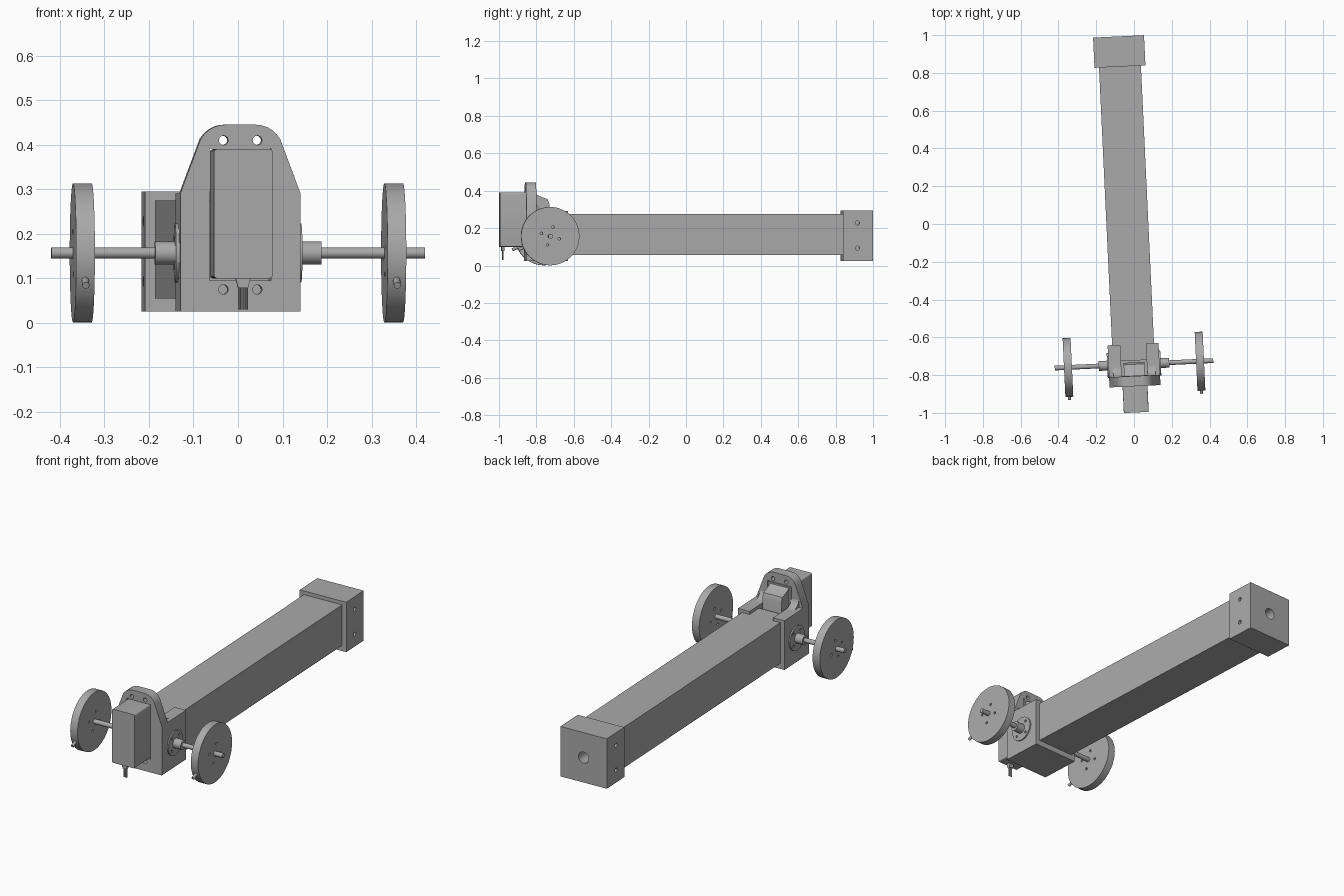
import bpy, bmesh, math
from mathutils import Matrix, Vector

cube = bpy.data.objects.get("Cube")
if cube:
    bpy.data.objects.remove(cube, do_unlink=True)

grey = bpy.data.materials.new("plain grey")
grey.use_nodes = True
GREY = (0.4, 0.4, 0.4, 1)
grey.diffuse_color = GREY
grey.node_tree.nodes["Principled BSDF"].inputs["Base Color"].default_value = GREY

AXLE_Z = 0.157
parts = []


def finish(name, bm):
    bmesh.ops.recalc_face_normals(bm, faces=bm.faces)
    mesh = bpy.data.meshes.new(name)
    bm.to_mesh(mesh)
    bm.free()
    mesh.materials.append(grey)
    ob = bpy.data.objects.new(name, mesh)
    bpy.context.collection.objects.link(ob)
    parts.append(ob)
    return ob


def box(name, x, y, z, bevel=0):
    bm = bmesh.new()
    bmesh.ops.create_cube(bm, size=1)
    for v in bm.verts:
        v.co = [r[0] + (c + 0.5) * (r[1] - r[0]) for c, r in zip(v.co, (x, y, z))]
    if bevel:
        # round only the edges running front to back
        edges = [e for e in bm.edges if abs((e.verts[0].co - e.verts[1].co).y) > 0.01]
        bmesh.ops.bevel(bm, geom=edges, offset=bevel, segments=4, affect='EDGES', profile=0.5)
    return finish(name, bm)


def rod(name, start, end, r, sides=24):
    a, b = Vector(start), Vector(end)
    bm = bmesh.new()
    turn = (b - a).to_track_quat('Z', 'Y').to_matrix().to_4x4()
    bmesh.ops.create_cone(bm, cap_ends=True, segments=sides, radius1=r, radius2=r,
                          depth=(b - a).length, matrix=Matrix.Translation((a + b) / 2) @ turn)
    return finish(name, bm)


def prism(name, points, axis, lo, hi):
    """Extrude an outline: (x, z) points along y, or (y, z) points along x."""
    bm = bmesh.new()
    verts = [bm.verts.new((u, lo, w) if axis == 'y' else (lo, u, w)) for u, w in points]
    face = bm.faces.new(verts)
    top = bmesh.ops.extrude_face_region(bm, geom=[face])['geom']
    shift = (0, hi - lo, 0) if axis == 'y' else (hi - lo, 0, 0)
    bmesh.ops.translate(bm, vec=shift, verts=[g for g in top if isinstance(g, bmesh.types.BMVert)])
    return finish(name, bm)


def boolean(ob, others, mode='DIFFERENCE'):
    bpy.context.view_layer.objects.active = ob
    for c in others:
        m = ob.modifiers.new("bool", 'BOOLEAN')
        m.operation, m.solver, m.object = mode, 'EXACT', c
        bpy.ops.object.modifier_apply(modifier=m.name)
        parts.remove(c)
        bpy.data.objects.remove(c, do_unlink=True)


# Square tube and its end cap, with a bore and side screw holes
box("main_tube", (-0.111, 0.111), (0.02, 1.6), (0.055, 0.275))
cap = box("end_cap", (-0.135, 0.135), (1.578, 1.738), (0.025, 0.295))
holes = [rod("bore", (0, 1.62, 0.16), (0, 1.8, 0.16), 0.03)]
for s in (-1, 1):
    for z in (0.093, 0.228):
        holes.append(rod("hole", (s * 0.115, 1.655, z), (s * 0.2, 1.655, z), 0.011, 16))
boolean(cap, holes)

# Bracket: a box around the tube, open at the top behind the tall front plate
bracket = box("bracket", (-0.135, 0.135), (-0.116, 0.107), (0.025, 0.291))
half = [(0.135, 0.2), (0.135, 0.291), (0.095, 0.398)]
for i in range(1, 7):
    a = math.radians(20 + i * 70 / 6)
    half.append((0.035 + 0.064 * math.cos(a), 0.377 + 0.068 * math.sin(a)))
plate = prism("plate", half + [(-x, z) for x, z in reversed(half)], 'y', -0.116, -0.062)
boolean(bracket, [plate], 'UNION')
cuts = [box("well", (-0.068, 0.068), (-0.062, 0.03), (0.06, 0.5)),
        box("tube_gap", (-0.068, 0.068), (0.01, 0.2), (0.275, 0.5)),
        box("tube_seat", (-0.111, 0.111), (0.02, 0.2), (0.055, 0.275)),
        box("servo_slot", (-0.069, 0.069), (-0.2, -0.05), (0.095, 0.392))]
for s in (-1, 1):
    for z in (0.075, 0.41):
        cuts.append(rod("hole", (s * 0.038, -0.2, z), (s * 0.038, -0.04, z), 0.0105, 16))
boolean(bracket, cuts)

# Curved gussets joining the plate to the cheeks
fillet = [(-0.064, 0.285), (-0.064, 0.345)]
for i in range(1, 7):
    a = math.pi + i * math.pi / 12
    fillet.append((-0.012 + 0.052 * math.cos(a), 0.343 + 0.052 * math.sin(a)))
fillet.append((-0.012, 0.285))
for s, side in ((-1, "right"), (1, "left")):
    prism(side + "_gusset", fillet, 'x', min(s * 0.069, s * 0.112), max(s * 0.069, s * 0.112))

# Servo: case in front, gear housing behind, cable below
box("servo_case", (-0.066, 0.066), (-0.255, -0.06), (0.1, 0.39), 0.007)
prism("servo_gear_housing", [(-0.065, 0.12), (-0.065, 0.385), (-0.05, 0.375), (-0.03, 0.365),
                             (0.0, 0.355), (0.01, 0.33), (0.01, 0.12)], 'x', -0.055, 0.055)
prism("cable_grip", [(-0.018, 0.105), (0.018, 0.105), (0.011, 0.078), (-0.011, 0.078)],
      'y', -0.245, -0.228)
for i in (-1, 0, 1):
    rod("cable_wire", (i * 0.008, -0.236, 0.08), (i * 0.008, -0.236, 0.03), 0.0038, 10)

# Wheels, axles, couplers and flanges on both sides
for s, side in ((-1, "right"), (1, "left")):
    def across(name, x1, x2, r, sides=32, y=0, z=0):
        return rod(side + name, (s * x1, y, AXLE_Z + z), (s * x2, y, AXLE_Z + z), r, sides)

    across("_axle", 0.1, 0.42, 0.0125)
    across("_coupler", 0.13, 0.187, 0.026)
    flange = across("_flange", 0.13, 0.142, 0.066, 48)
    wheel = across("_wheel", 0.329, 0.371, 0.156, 64)
    wheel_holes, flange_holes = [], []
    for k in range(4):
        a = math.radians(73 + 90 * k)
        wheel_holes.append(across("_hole", 0.3, 0.4, 0.007, 12, 0.05 * math.cos(a), 0.05 * math.sin(a)))
        b = a + math.radians(62)
        flange_holes.append(across("_hole", 0.137, 0.2, 0.007, 12, 0.046 * math.cos(b), 0.046 * math.sin(b)))
    boolean(wheel, wheel_holes)
    boolean(flange, flange_holes)
    rod(side + "_set_screw", (s * 0.35, -0.13, AXLE_Z - 0.056),
        (s * 0.35, -0.17, AXLE_Z - 0.073), 0.008, 16)

# Turn the whole assembly slightly and smooth the round surfaces
place = Matrix.Translation((0, -0.743, 0)) @ Matrix.Rotation(math.radians(2.7), 4, 'Z')
bpy.ops.object.select_all(action='DESELECT')
for ob in parts:
    ob.data.transform(place)
    ob.select_set(True)
bpy.context.view_layer.objects.active = parts[0]
bpy.ops.object.shade_smooth_by_angle(angle=math.radians(30))
